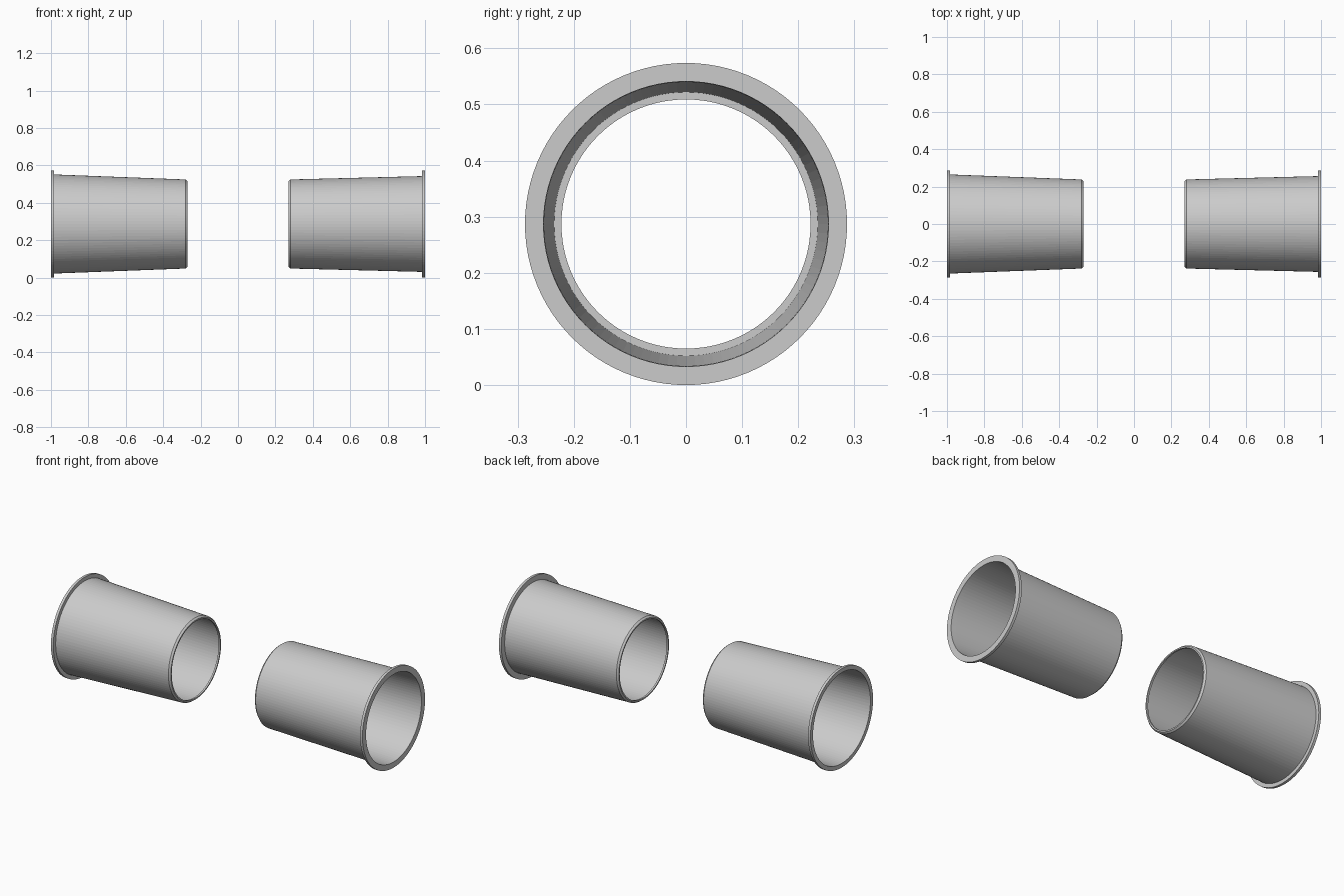
import bpy
import bmesh
import math

if "Cube" in bpy.data.objects:
    bpy.data.objects.remove(bpy.data.objects["Cube"], do_unlink=True)

SIDES = 96
AXIS_Z = 0.287

grey = bpy.data.materials.new("light_grey")
grey.use_nodes = True
colour = (0.6, 0.6, 0.6, 1)
grey.diffuse_color = colour
grey.node_tree.nodes["Principled BSDF"].inputs["Base Color"].default_value = colour


def lathe(name, profile, side):
    """Revolve a closed (x, radius) profile about the x axis."""
    bm = bmesh.new()
    rings = []
    for i in range(SIDES):
        a = math.tau * i / SIDES
        rings.append([bm.verts.new((side * x, r * math.cos(a), AXIS_Z + r * math.sin(a)))
                      for x, r in profile])
    n = len(profile)
    for i in range(SIDES):
        here, there = rings[i], rings[(i + 1) % SIDES]
        for j in range(n):
            k = (j + 1) % n
            bm.faces.new((here[j], here[k], there[k], there[j]))
    bmesh.ops.recalc_face_normals(bm, faces=bm.faces)
    mesh = bpy.data.meshes.new(name)
    bm.to_mesh(mesh)
    bm.free()
    mesh.materials.append(grey)
    obj = bpy.data.objects.new(name, mesh)
    bpy.context.collection.objects.link(obj)
    return obj


def sleeve(name, side, root):
    """Thin tapered sleeve: flange outside, inward lip at the small end."""
    lathe(name, [
        (1.0, root - 0.001), (1.0, 0.287), (0.985, 0.287), (0.985, root + 0.001),  # flange
        (0.28, 0.238), (0.27, 0.23), (0.27, 0.222),                       # outer wall, tip
        (0.28, 0.222), (0.28, 0.235), (0.97, root - 0.002),               # lip, bore
    ], side)


sleeve("left_sleeve", 1, 0.255)
sleeve("right_sleeve", -1, 0.264)
